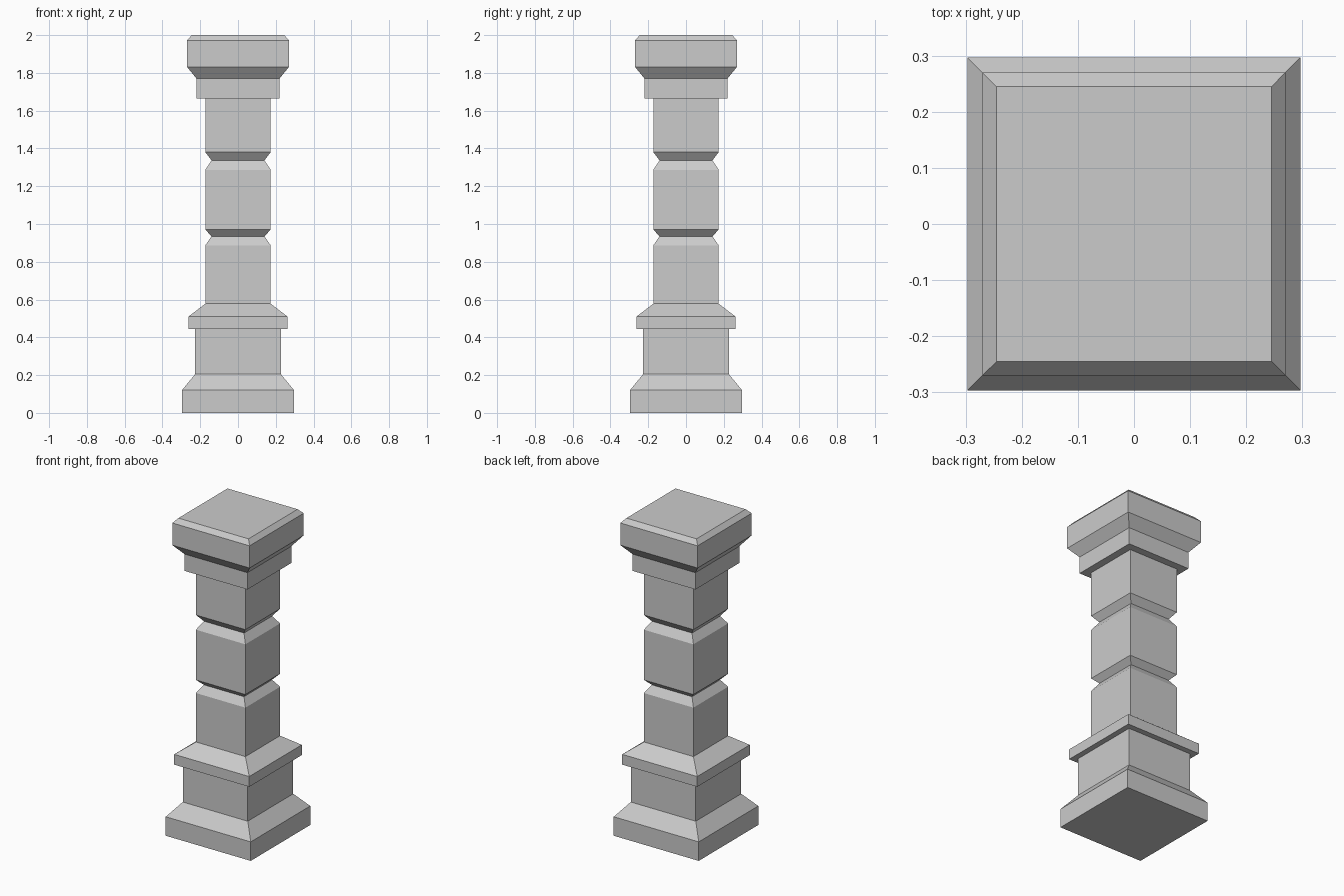
import bpy
import bmesh

if "Cube" in bpy.data.objects:
    bpy.data.objects.remove(bpy.data.objects["Cube"])


def groove(z0, z1, z2, outer=0.173, inner=0.14):
    """V-shaped notch running round the shaft."""
    return [(outer, z0), (inner, z1), (outer, z2)]


# Profile as (half width, height), bottom to top
plinth = [(0.297, 0.0), (0.297, 0.12), (0.227, 0.205), (0.227, 0.445),
          (0.262, 0.445), (0.262, 0.51), (0.173, 0.578)]
shaft = groove(0.887, 0.935, 0.97) + groove(1.287, 1.337, 1.38)
capital = [(0.173, 1.664), (0.22, 1.664), (0.22, 1.77), (0.27, 1.832),
           (0.27, 1.972), (0.245, 2.0)]


def square_column(name, profile):
    """Stack square rings along the profile, bridge them and cap both ends."""
    bm = bmesh.new()
    corners = [(-1, -1), (1, -1), (1, 1), (-1, 1)]
    rings = [[bm.verts.new((sx * r, sy * r, z)) for sx, sy in corners]
             for r, z in profile]
    for low, high in zip(rings, rings[1:]):
        for i in range(4):
            j = (i + 1) % 4
            bm.faces.new((low[i], low[j], high[j], high[i]))
    bm.faces.new(rings[0][::-1])
    bm.faces.new(rings[-1])
    mesh = bpy.data.meshes.new(name)
    bm.to_mesh(mesh)
    bm.free()
    obj = bpy.data.objects.new(name, mesh)
    bpy.context.collection.objects.link(obj)
    return obj


# One continuous stone pillar: plinth, grooved shaft and capital
square_column("square_pillar", plinth + shaft + capital)
